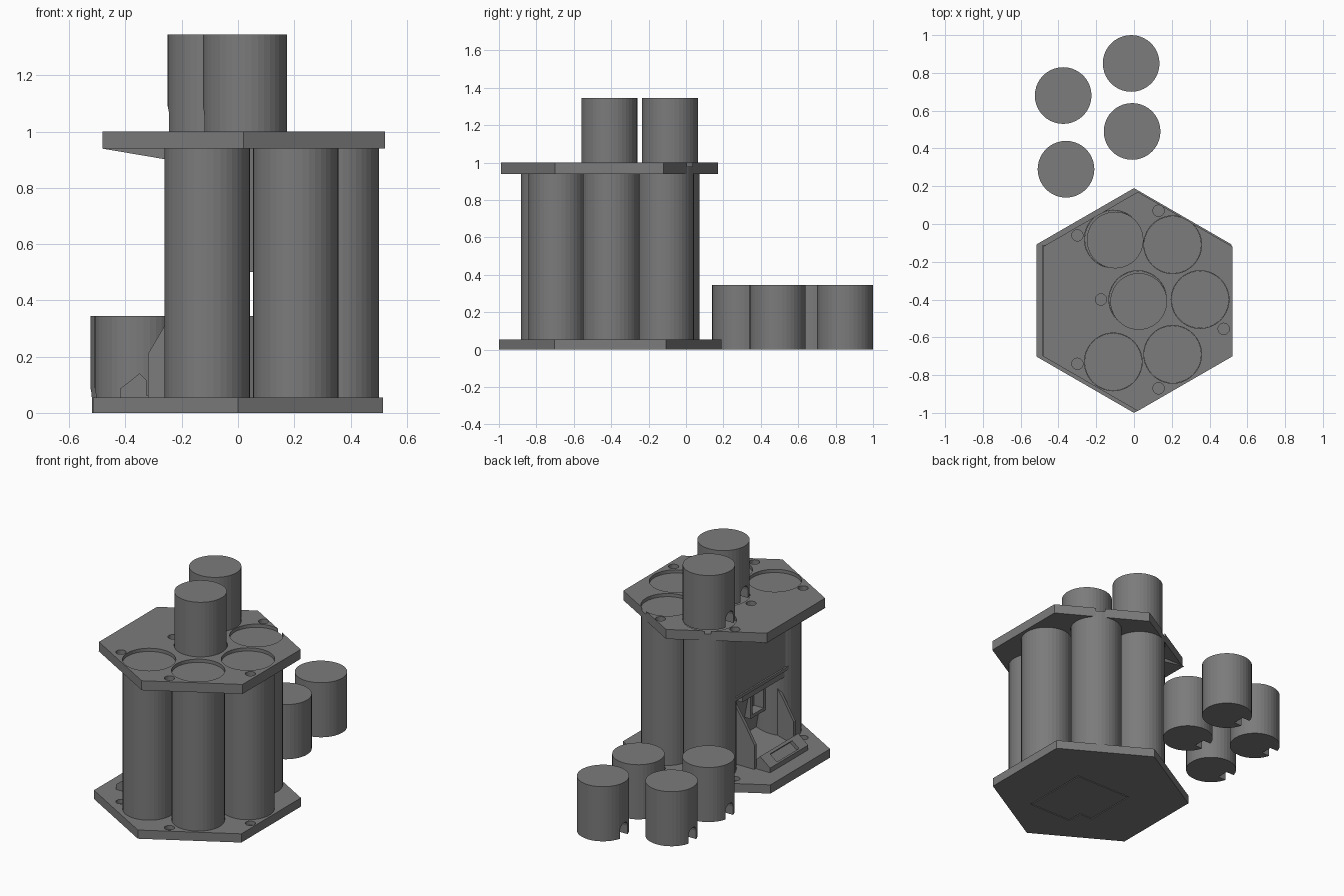
import bpy, bmesh, math
from mathutils import Matrix, Vector

if "Cube" in bpy.data.objects:
    bpy.data.objects.remove(bpy.data.objects["Cube"])

grey = bpy.data.materials.new("grey plastic")
grey.diffuse_color = (0.2, 0.2, 0.2, 1)
grey.use_nodes = True
grey.node_tree.nodes["Principled BSDF"].inputs["Base Color"].default_value = grey.diffuse_color


def finish(name, bm, hidden=False):
    bmesh.ops.recalc_face_normals(bm, faces=bm.faces)
    me = bpy.data.meshes.new(name)
    bm.to_mesh(me)
    bm.free()
    me.materials.append(grey)
    ob = bpy.data.objects.new(name, me)
    bpy.context.collection.objects.link(ob)
    if hidden:
        ob.hide_render = True
        ob.hide_viewport = True
    return ob


def add_cyl(bm, x, y, z0, z1, r, n=40, turn=0.0):
    m = Matrix.Translation((x, y, (z0 + z1) / 2)) @ Matrix.Rotation(turn, 4, 'Z')
    bmesh.ops.create_cone(bm, cap_ends=True, segments=n, radius1=r, radius2=r,
                          depth=z1 - z0, matrix=m)


def add_box(bm, x0, x1, y0, y1, z0, z1):
    m = Matrix.Translation(((x0 + x1) / 2, (y0 + y1) / 2, (z0 + z1) / 2))
    bmesh.ops.create_cube(bm, size=1, matrix=m @ Matrix.Diagonal((x1 - x0, y1 - y0, z1 - z0, 1)))


def add_prism(bm, profile, y0, y1):
    """Extrude an (x, z) outline along y."""
    f = bm.faces.new([bm.verts.new((x, y0, z)) for x, z in profile])
    ext = bmesh.ops.extrude_face_region(bm, geom=[f])
    bmesh.ops.translate(bm, vec=(0, y1 - y0, 0),
                        verts=[v for v in ext['geom'] if isinstance(v, bmesh.types.BMVert)])


def cut(ob, cutter):
    mod = ob.modifiers.new("cut", 'BOOLEAN')
    mod.operation = 'DIFFERENCE'
    mod.solver = 'EXACT'
    mod.object = cutter


tubes = [(-0.11, -0.08), (0.205, -0.11), (0.02, -0.40),
         (0.35, -0.40), (-0.11, -0.73), (0.205, -0.69)]
screws = [(-0.30, -0.06), (0.13, 0.07), (-0.175, -0.40),
          (0.475, -0.555), (-0.30, -0.74), (0.13, -0.87)]

# Hexagonal base with screw pockets and an engraved hatch outline underneath
bm = bmesh.new()
add_cyl(bm, 0, -0.405, 0, 0.055, 0.595, 6)
base = finish("base_plate", bm)
bm = bmesh.new()
for x, y in screws:
    if x != -0.175:
        add_cyl(bm, x, y, 0.03, 0.1, 0.03, 20)
cut(base, finish("base_screw_cutter", bm, True))
bm = bmesh.new()
hatch = [(-0.19, -0.28), (0.20, -0.28), (0.20, -0.72), (-0.10, -0.72),
         (-0.10, -0.62), (-0.19, -0.62)]
g = 0.003
outer = []
inner = []
n = len(hatch)
for i in range(n):
    p, c, q = Vector(hatch[i - 1]), Vector(hatch[i]), Vector(hatch[(i + 1) % n])
    a, b = (c - p).normalized(), (q - c).normalized()
    off = Vector((-a.y, a.x)) + Vector((-b.y, b.x))
    outer.append(c + off * g)
    inner.append(c - off * g)
rings = [[bm.verts.new((p.x, p.y, z)) for p in ring]
         for ring, z in ((outer, -0.01), (outer, 0.006), (inner, 0.006), (inner, -0.01))]
for k in range(4):
    r0, r1 = rings[k], rings[(k + 1) % 4]
    for i in range(n):
        j = (i + 1) % n
        bm.faces.new((r0[i], r0[j], r1[j], r1[i]))
cut(base, finish("hatch_groove_cutter", bm, True))

# Hexagonal top plate with tube openings and screw pockets
bm = bmesh.new()
add_cyl(bm, 0.02, -0.41, 0.94, 1.0, 0.58, 6)
top = finish("top_plate", bm)
bm = bmesh.new()
for x, y in tubes:
    add_cyl(bm, x, y, 0.9, 1.1, 0.153)
for x, y in screws:
    add_cyl(bm, x, y, 0.97, 1.1, 0.03, 20)
cut(top, finish("top_hole_cutter", bm, True))

# Upright storage tubes, the central one stopping above the dispenser
for i, (x, y) in enumerate(tubes):
    bm = bmesh.new()
    add_cyl(bm, x, y, 0.5 if i == 2 else 0.05, 0.98, 0.152)
    finish(f"tube_{i + 1}", bm)

# Loose canisters with an arched notch at the foot
canisters = [(-0.10, -0.085, 1.0), (0.025, -0.41, 1.0), (-0.015, 0.85, 0),
             (-0.375, 0.68, 0), (-0.01, 0.49, 0), (-0.36, 0.29, 0)]
for i, (x, y, z) in enumerate(canisters):
    bm = bmesh.new()
    add_cyl(bm, x, y, z, z + 0.345, 0.15)
    can = finish(f"canister_{i + 1}", bm)
    bm = bmesh.new()
    arch = [(-0.038, -0.02)] + [(-0.038 * math.cos(t * math.pi / 8),
                                 0.052 + 0.038 * math.sin(t * math.pi / 8))
                                for t in range(9)] + [(0.038, -0.02)]
    f = bm.faces.new([bm.verts.new((x - 0.2, y + a, z + b)) for a, b in arch])
    ext = bmesh.ops.extrude_face_region(bm, geom=[f])
    bmesh.ops.translate(bm, vec=(0.11, 0, 0),
                        verts=[v for v in ext['geom'] if isinstance(v, bmesh.types.BMVert)])
    cut(can, finish(f"notch_cutter_{i + 1}", bm, True))

# Upper panel with a shallow screen recess, and the sloped brace under the top plate
bm = bmesh.new()
add_box(bm, -0.25, -0.20, -0.71, -0.10, 0.50, 0.94)
panel = finish("upper_panel", bm)
bm = bmesh.new()
add_box(bm, -0.30, -0.24, -0.69, -0.12, 0.52, 0.93)
cut(panel, finish("screen_cutter", bm, True))
bm = bmesh.new()
add_prism(bm, [(-0.485, 0.94), (-0.22, 0.94), (-0.22, 0.895)], -0.70, -0.11)
finish("sloped_brace", bm)

# Dispenser bay: soffit, side cheeks, leaning back wall and chute floor
bm = bmesh.new()
add_box(bm, -0.24, 0.0, -0.64, -0.22, 0.46, 0.50)
finish("bay_soffit", bm)
for name, y in (("bay_cheek_right", -0.635), ("bay_cheek_left", -0.245)):
    bm = bmesh.new()
    add_prism(bm, [(-0.155, 0.47), (-0.255, 0.32), (-0.32, 0.21), (-0.32, 0.05),
                   (-0.05, 0.05), (-0.10, 0.47)], y, y + 0.02)
    finish(name, bm)
bm = bmesh.new()
add_prism(bm, [(-0.15, 0.47), (-0.07, 0.05), (-0.03, 0.05), (-0.09, 0.47)], -0.62, -0.24)
wall = finish("bay_back_wall", bm)
bm = bmesh.new()
add_box(bm, -0.3, -0.085, -0.56, -0.45, 0.27, 0.40)
cut(wall, finish("slot_cutter", bm, True))
bm = bmesh.new()
add_prism(bm, [(-0.07, 0.13), (-0.33, 0.06), (-0.33, 0.05), (-0.07, 0.05)], -0.62, -0.24)
finish("chute_floor", bm)

# Raised frame around the slot
bm = bmesh.new()
for y0, y1, z0, z1 in ((-0.58, -0.56, 0.25, 0.42), (-0.45, -0.43, 0.25, 0.42),
                       (-0.56, -0.45, 0.40, 0.42), (-0.56, -0.45, 0.25, 0.27)):
    add_box(bm, -0.15, -0.10, y0, y1, z0, z1)
finish("slot_frame", bm)

# Tilted tray at the foot of the bay
bm = bmesh.new()
add_prism(bm, [(-0.42, 0.05), (-0.42, 0.085), (-0.35, 0.14), (-0.325, 0.115),
               (-0.325, 0.05)], -0.62, -0.24)
tray = finish("tray", bm)
bm = bmesh.new()
add_prism(bm, [(-0.40, 0.075), (-0.43, 0.118), (-0.385, 0.153), (-0.350, 0.113)],
          -0.54, -0.32)
cut(tray, finish("tray_cutter", bm, True))
